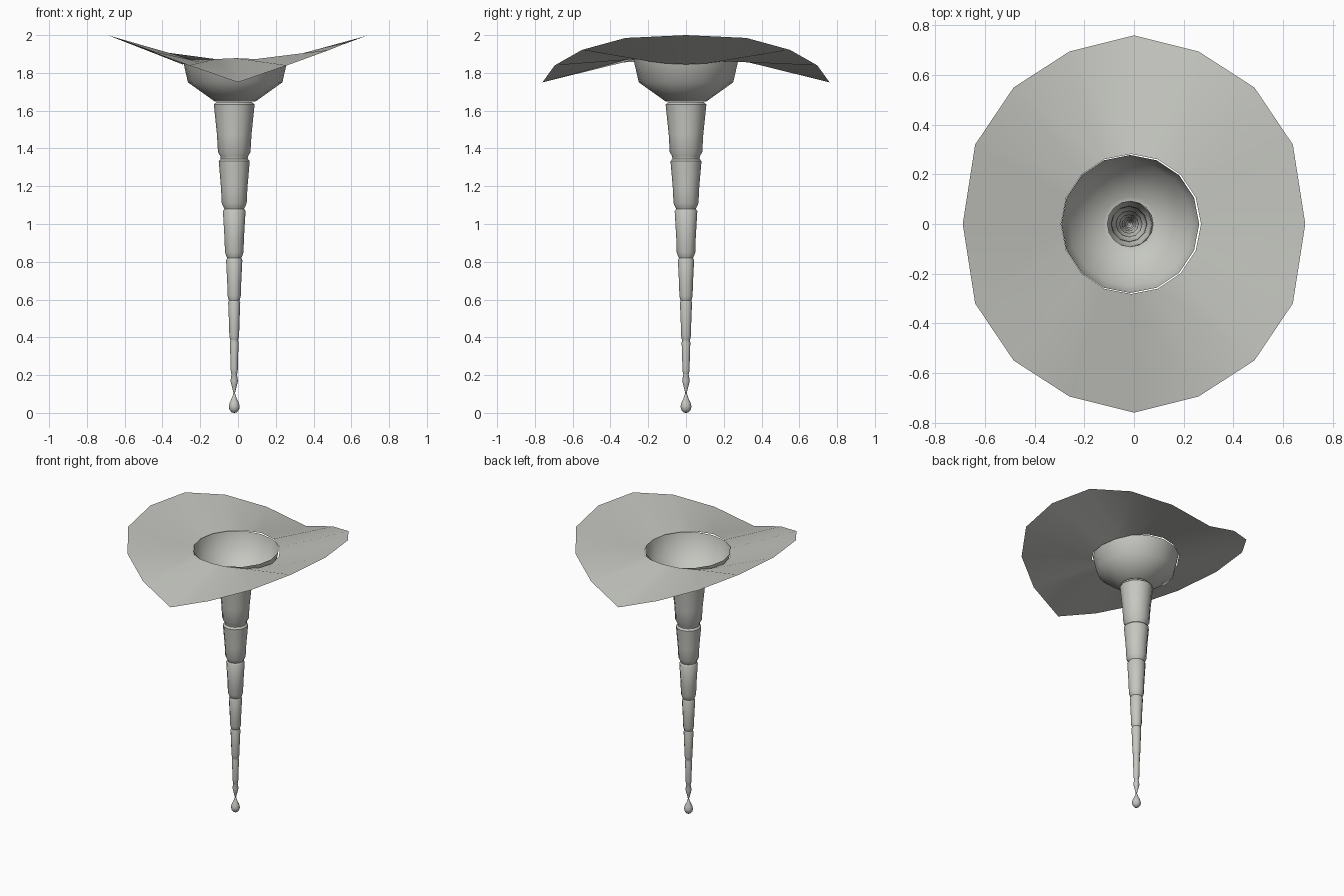
import bpy, bmesh, math

if "Cube" in bpy.data.objects:
    bpy.data.objects.remove(bpy.data.objects["Cube"])

mat = bpy.data.materials.new("pale grey")
mat.diffuse_color = (0.56, 0.57, 0.53, 1)
mat.use_nodes = True
mat.node_tree.nodes["Principled BSDF"].inputs["Base Color"].default_value = mat.diffuse_color


def loft(name, rings, angle):
    """Skin a list of equally sized rings of points into an open shell."""
    bm = bmesh.new()
    loops = [[bm.verts.new(p) for p in ring] for ring in rings]
    n = len(loops[0])
    for a, b in zip(loops, loops[1:]):
        for i in range(n):
            j = (i + 1) % n
            bm.faces.new((a[i], a[j], b[j], b[i]))
    return finish(name, bm, angle)


def finish(name, bm, angle):
    me = bpy.data.meshes.new(name)
    bm.to_mesh(me)
    bm.free()
    me.materials.append(mat)
    ob = bpy.data.objects.new(name, me)
    bpy.context.collection.objects.link(ob)
    bpy.ops.object.select_all(action='DESELECT')
    ob.select_set(True)
    bpy.context.view_layer.objects.active = ob
    bpy.ops.object.shade_smooth_by_angle(angle=math.radians(angle))
    return ob


def revolve(name, profile, cx, n, angle=40):
    rings = [[(cx + r * math.cos(2 * math.pi * i / n),
               r * math.sin(2 * math.pi * i / n), z) for i in range(n)]
             for r, z in profile]
    return loft(name, rings, angle)


# saddle-shaped brim: rim quarter mirrored to all sides
quarter = [(0.69, 0, 2.0), (0.64, 0.32, 1.985), (0.485, 0.55, 1.922),
           (0.26, 0.695, 1.84), (0, 0.76, 1.75)]
half = quarter + [(-x, y, z) for x, y, z in quarter[-2::-1]]
rim = half + [(x, -y, z) for x, y, z in half[-2:0:-1]]
inner = []
for i in range(16):
    a = math.pi * i / 8
    inner.append((-0.012 + 0.282 * math.cos(a), 0.282 * math.sin(a),
                  1.845 + 0.033 * math.sin(a) ** 2))
loft("brim", [inner, rim], 60)

# cup under the brim, open to the hollow stem
revolve("cup", [(0.092, 1.648), (0.11, 1.65), (0.25, 1.75), (0.278, 1.872)],
        -0.015, 16, 60)

# tapering stem of nested segments
segments = [(1.645, 1.36, 0.108, 0.086), (1.345, 1.09, 0.082, 0.066),
            (1.08, 0.83, 0.060, 0.049), (0.82, 0.60, 0.043, 0.035),
            (0.595, 0.39, 0.032, 0.026), (0.385, 0.21, 0.023, 0.019)]
profile = []
for top, bottom, rt, rb in segments:
    profile += [(rt * 0.87, top), (rt, top - 0.012),
                (rb + (rt - rb) * 0.25, top - 0.6 * (top - bottom)),
                (rb, bottom + 0.02), (rb * 0.86, bottom)]
profile += [(0.014, 0.205), (0.02, 0.17), (0.014, 0.145), (0.004, 0.105)]
revolve("stem", profile[::-1], -0.02, 12)

# hanging drop
revolve("drop", [(0.001, 0), (0.014, 0.003), (0.026, 0.018), (0.029, 0.035),
                 (0.024, 0.055), (0.012, 0.08), (0.004, 0.105)],
        -0.02, 12, 70)
